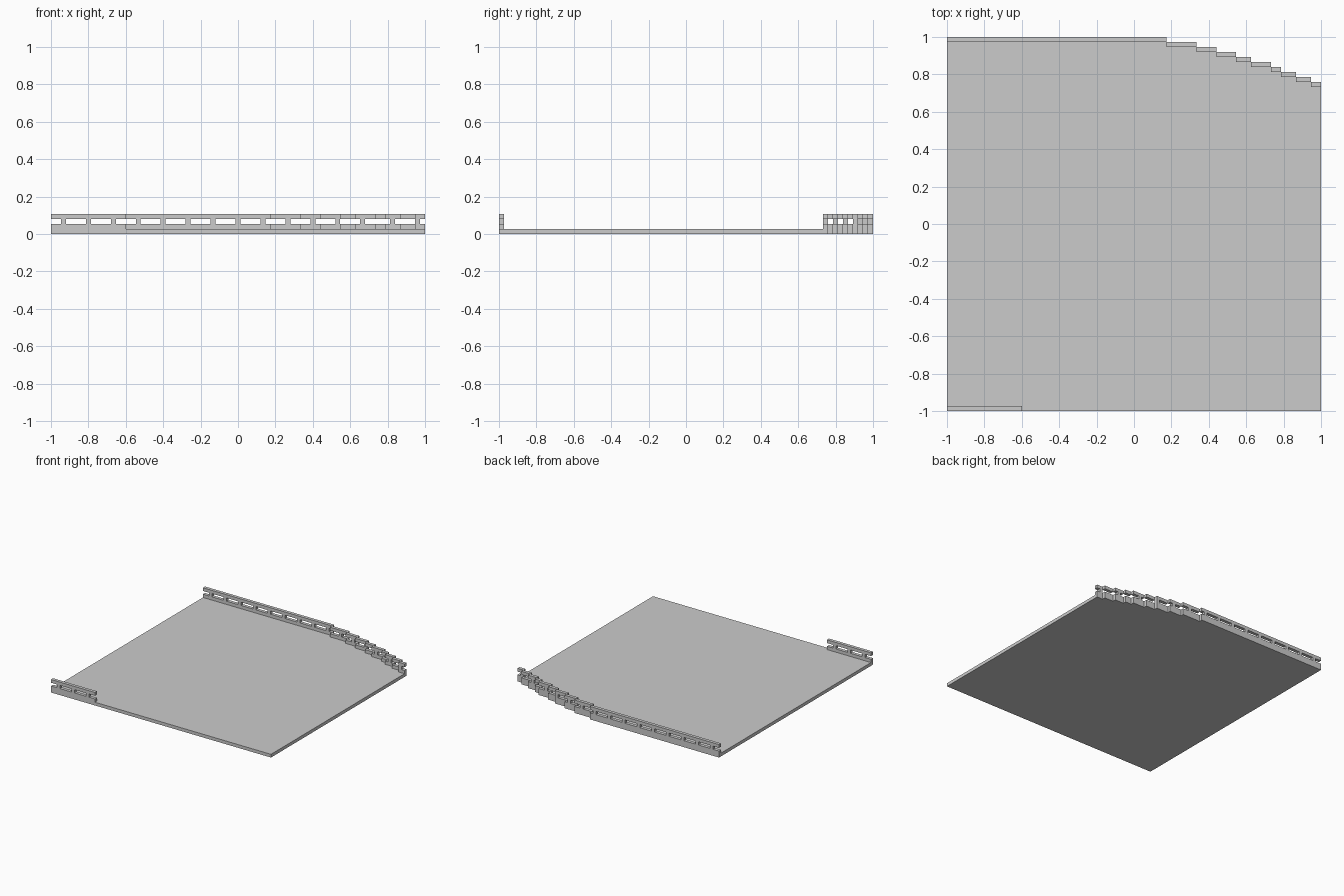
import bpy
import bmesh
from mathutils import Matrix

old = bpy.data.objects.get("Cube")
if old:
    bpy.data.objects.remove(old, do_unlink=True)

N = 75            # grid cells per side
U = 2 / N         # cell size

grey = bpy.data.materials.new("stone grey")
grey.use_nodes = True
colour = (0.6, 0.6, 0.6, 1)
grey.diffuse_color = colour
grey.node_tree.nodes["Principled BSDF"].inputs["Base Color"].default_value = colour


def finish(bm, name):
    mesh = bpy.data.meshes.new(name)
    bm.to_mesh(mesh)
    bm.free()
    mesh.materials.append(grey)
    obj = bpy.data.objects.new(name, mesh)
    bpy.context.collection.objects.link(obj)
    return obj


def add_box(bm, x0, x1, y0, y1, z0, z1):
    """Box between grid coordinates, counted from the front right corner."""
    size = Matrix.Diagonal(((x1 - x0) * U, (y1 - y0) * U, (z1 - z0) * U, 1))
    centre = ((x0 + x1) * U / 2 - 1, (y0 + y1) * U / 2 - 1, (z0 + z1) * U / 2)
    bmesh.ops.create_cube(bm, size=1, matrix=Matrix.Translation(centre) @ size)


def wall(name, x0, x1, y, posts):
    """Low solid kerb, short posts and a top rail, one cell thick."""
    bm = bmesh.new()
    add_box(bm, x0, x1, y, y + 1, 0, 2)
    add_box(bm, x0, x1, y, y + 1, 3, 4)
    for p in posts:
        if x0 <= p < x1:
            add_box(bm, p, p + 1, y, y + 1, 2, 3)
    finish(bm, name)


# Stepped back edge: the x where each step ends
steps = [44, 50, 54, 58, 61, 65, 67, 70, 73, N]
back_posts = list(range(2, 63, 5)) + [68, 73]

# Floor slab, inside the walls, with its outline following the steps
outline = [(0, 1), (15, 1), (15, 0), (N, 0)]
for i in reversed(range(len(steps))):
    start = steps[i - 1] if i else 0
    outline += [(steps[i], N - 1 - i), (start, N - 1 - i)]
bm = bmesh.new()
verts = [bm.verts.new((x * U - 1, y * U - 1, 0)) for x, y in outline]
base = bm.faces.new(verts)
top = bmesh.ops.extrude_face_region(bm, geom=[base])
moved = [v for v in top["geom"] if isinstance(v, bmesh.types.BMVert)]
bmesh.ops.translate(bm, verts=moved, vec=(0, 0, U))
bmesh.ops.recalc_face_normals(bm, faces=bm.faces[:])
finish(bm, "floor")

# Back railing in steps, and the short front railing
start = 0
for i, end in enumerate(steps):
    wall(f"back_railing_{i + 1}", start, end, N - 1 - i, back_posts)
    start = end
wall("front_railing", 0, 15, 0, back_posts)
